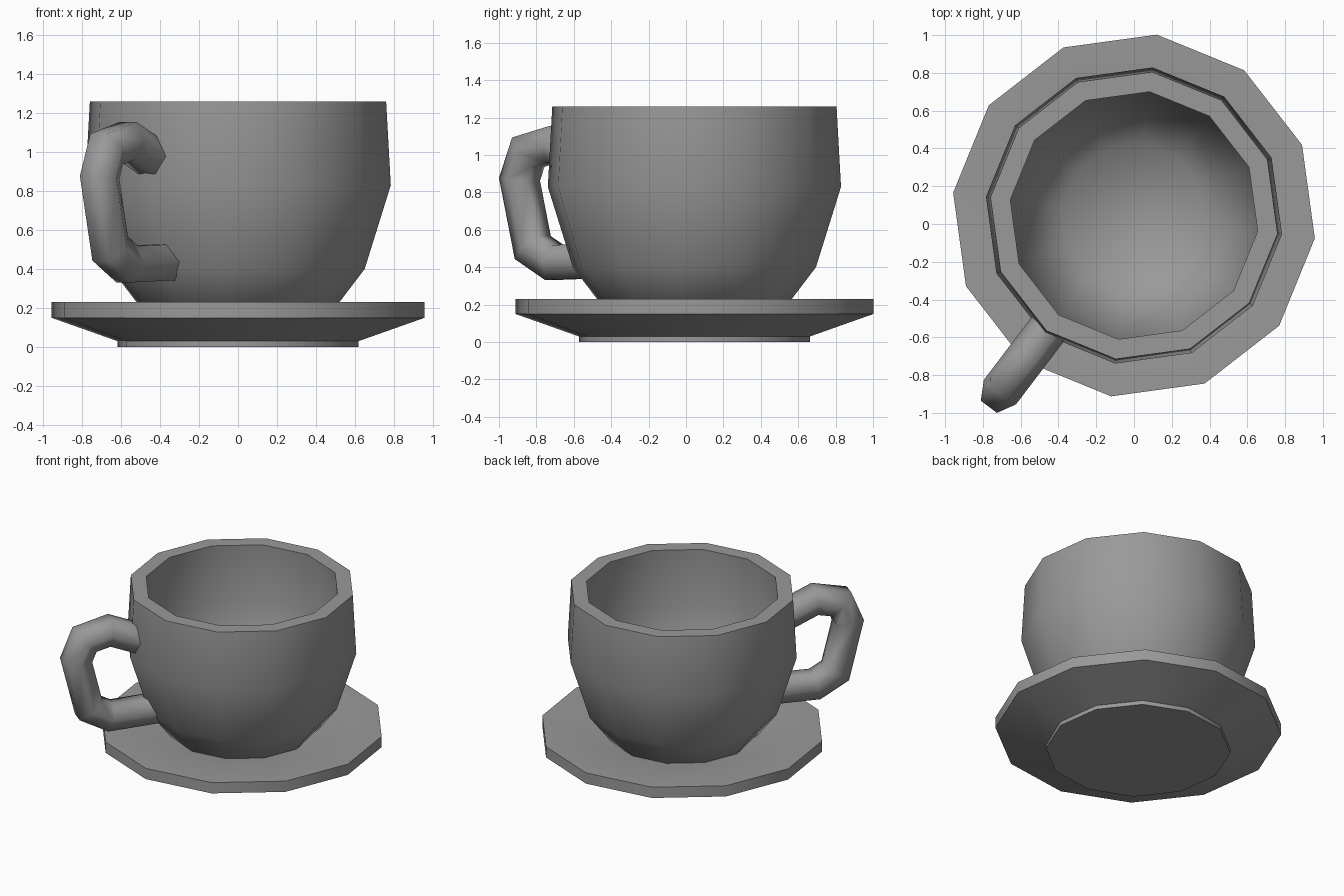
import bpy, bmesh, math
from mathutils import Vector

if "Cube" in bpy.data.objects:
    bpy.data.objects.remove(bpy.data.objects["Cube"])

CY = 0.045                      # shared axis of cup and saucer
PHASE = math.radians(82.8)      # rotation of the 12-sided rings
SIDES = 12

grey = bpy.data.materials.new("dark_grey")
grey.diffuse_color = (0.32, 0.32, 0.32, 1)
grey.use_nodes = True
grey.node_tree.nodes["Principled BSDF"].inputs["Base Color"].default_value = grey.diffuse_color


def finish(name, bm, angle=60):
    bmesh.ops.recalc_face_normals(bm, faces=bm.faces)
    mesh = bpy.data.meshes.new(name)
    bm.to_mesh(mesh)
    bm.free()
    mesh.materials.append(grey)
    ob = bpy.data.objects.new(name, mesh)
    bpy.context.collection.objects.link(ob)
    bpy.ops.object.select_all(action='DESELECT')
    ob.select_set(True)
    bpy.context.view_layer.objects.active = ob
    bpy.ops.object.shade_smooth_by_angle(angle=math.radians(angle))
    return ob


def skin(bm, rings):
    """Join successive vertex rings with quads and cap both ends."""
    for a, b in zip(rings, rings[1:]):
        n = len(a)
        for i in range(n):
            j = (i + 1) % n
            bm.faces.new((a[i], a[j], b[j], b[i]))
    bm.faces.new(rings[0])
    bm.faces.new(rings[-1])


def lathe(name, profile):
    bm = bmesh.new()
    rings = []
    for r, z in profile:
        angles = [PHASE + math.tau * i / SIDES for i in range(SIDES)]
        rings.append([bm.verts.new((r * math.cos(a), CY + r * math.sin(a), z))
                      for a in angles])
    skin(bm, rings)
    return finish(name, bm)


# Saucer: foot ring, sloping underside, flat rim and shallow central dip
lathe("saucer", [(0.623, 0), (0.623, 0.03), (0.965, 0.15), (0.965, 0.23),
                 (0.66, 0.23), (0.50, 0.195)])

# Cup: outer wall up to the rim, then down the inside to the floor
lathe("cup", [(0.44, 0.12), (0.655, 0.40), (0.79, 0.83), (0.766, 1.26),
              (0.66, 1.26), (0.68, 0.84), (0.56, 0.45), (0.385, 0.23)])

# Handle: hexagonal tube swept along a (radius, height) path, mitred at bends
path = [Vector(p) for p in [(0.72, 0.965), (0.94, 1.058), (1.115, 1.015),
                            (1.174, 0.87), (1.085, 0.505), (0.94, 0.425),
                            (0.61, 0.435)]]
heading = PHASE + math.radians(150)
out = Vector((math.cos(heading), math.sin(heading), 0))
side = Vector((-out.y, out.x, 0))
R = 0.107
bm = bmesh.new()
rings = []
for i, p in enumerate(path):
    d0 = (p - path[max(i - 1, 0)]).normalized() if i else None
    d1 = (path[i + 1] - p).normalized() if i < len(path) - 1 else d0
    d0 = d0 or d1
    t = (d0 + d1).normalized()
    normal = Vector((-t.y, t.x)) / max(t.dot(d0), 0.5)
    ring = []
    for k in range(6):
        a = math.tau * k / 6
        q = p + normal * R * math.sin(a)
        ring.append(bm.verts.new(Vector((0, CY, 0)) + out * q.x
                                 + side * R * math.cos(a) + Vector((0, 0, q.y))))
    rings.append(ring)
skin(bm, rings)
finish("handle", bm, 62)
